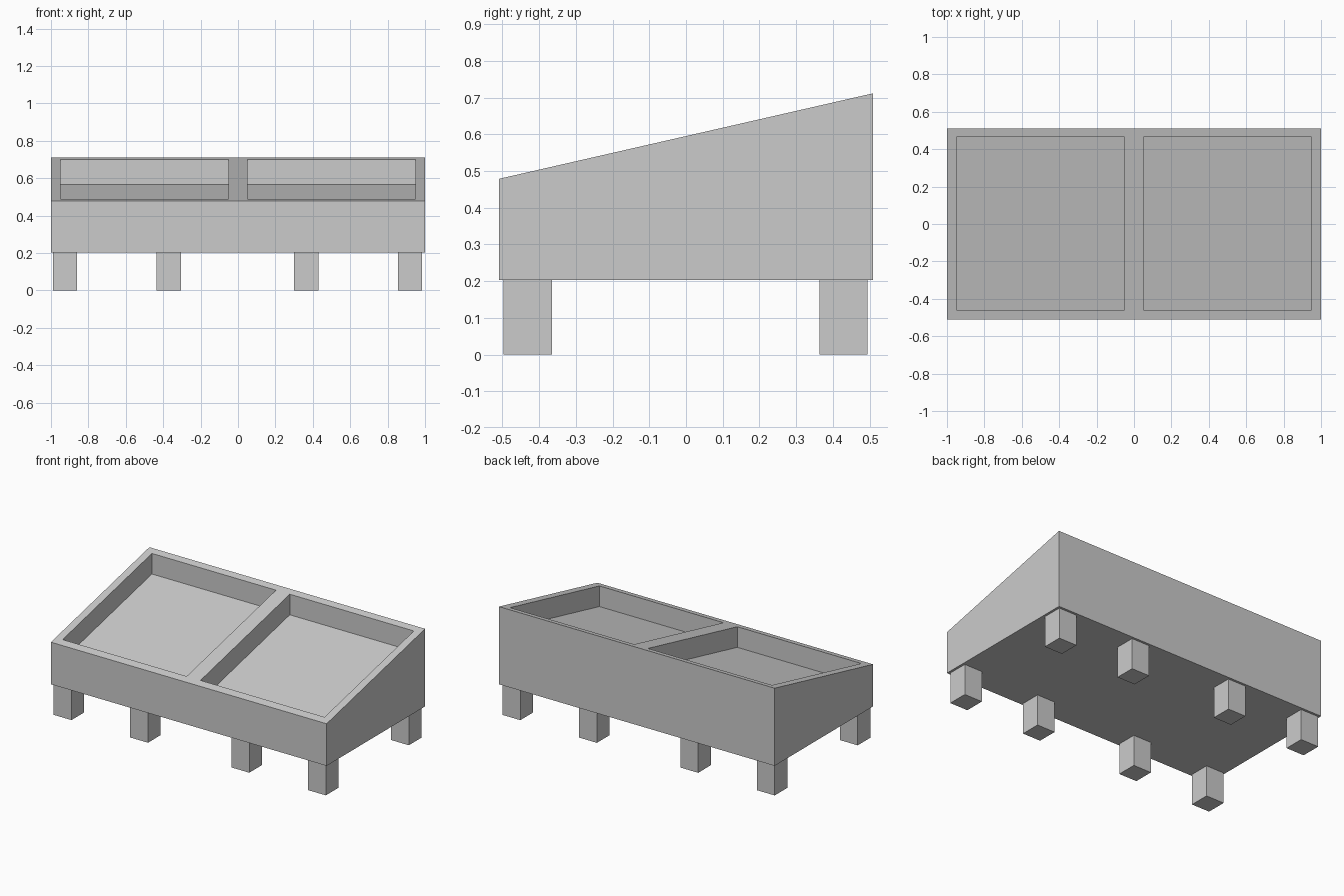
import bpy

cube = bpy.data.objects.get("Cube")
if cube:
    bpy.data.objects.remove(cube, do_unlink=True)

grey = bpy.data.materials.new("plain grey")
grey.use_nodes = True
colour = (0.6, 0.6, 0.6, 1)
grey.diffuse_color = colour
grey.node_tree.nodes["Principled BSDF"].inputs["Base Color"].default_value = colour

HALF_DEPTH = 0.51
FLOOR_DROP = 0.135


def slope(y):
    """Height of the sloping top at depth y."""
    return 0.595 + 0.2285 * y


def prism(name, x0, x1, profile):
    """Extrude a (y, z) outline from x0 to x1."""
    n = len(profile)
    verts = [(x, y, z) for x in (x0, x1) for y, z in profile]
    faces = [tuple(reversed(range(n))), tuple(range(n, 2 * n))]
    faces += [(i, (i + 1) % n, (i + 1) % n + n, i + n) for i in range(n)]
    mesh = bpy.data.meshes.new(name)
    mesh.from_pydata(verts, [], faces)
    mesh.materials.append(grey)
    obj = bpy.data.objects.new(name, mesh)
    bpy.context.collection.objects.link(obj)
    return obj


def sloped_profile(y0, y1, bottom0, bottom1, lift=0):
    return [(y0, bottom0), (y1, bottom1), (y1, slope(y1) + lift), (y0, slope(y0) + lift)]


# Sloping box
body = prism("display_box", -1, 1,
             sloped_profile(-HALF_DEPTH, HALF_DEPTH, 0.2025, 0.2025))

# Two trays sunk parallel to the sloping top
y0, y1 = -0.46, 0.465
for side, x0 in (("right", -0.95), ("left", 0.05)):
    cutter = prism(side + "_tray_cutter", x0, x0 + 0.9,
                   sloped_profile(y0, y1, slope(y0) - FLOOR_DROP,
                                  slope(y1) - FLOOR_DROP, 0.2))
    cutter.hide_render = True
    cutter.hide_viewport = True
    cutter.display_type = 'WIRE'
    cut = body.modifiers.new(side + "_tray", 'BOOLEAN')
    cut.operation = 'DIFFERENCE'
    cut.solver = 'EXACT'
    cut.object = cutter

# Bake the tray cuts, then drop the cutters
bpy.context.view_layer.update()
baked = bpy.data.meshes.new_from_object(
    body.evaluated_get(bpy.context.evaluated_depsgraph_get()))
cutters = [m.object for m in body.modifiers]
body.modifiers.clear()
body.data = baked
for cutter in cutters:
    bpy.data.objects.remove(cutter, do_unlink=True)

# Two rows of four square legs
for row, y in (("front", -0.497), ("back", 0.363)):
    for i, x in enumerate((-0.99, -0.435, 0.3, 0.855)):
        prism(f"{row}_leg_{i + 1}", x, x + 0.13,
              [(y, 0), (y + 0.132, 0), (y + 0.132, 0.2025), (y, 0.2025)])
